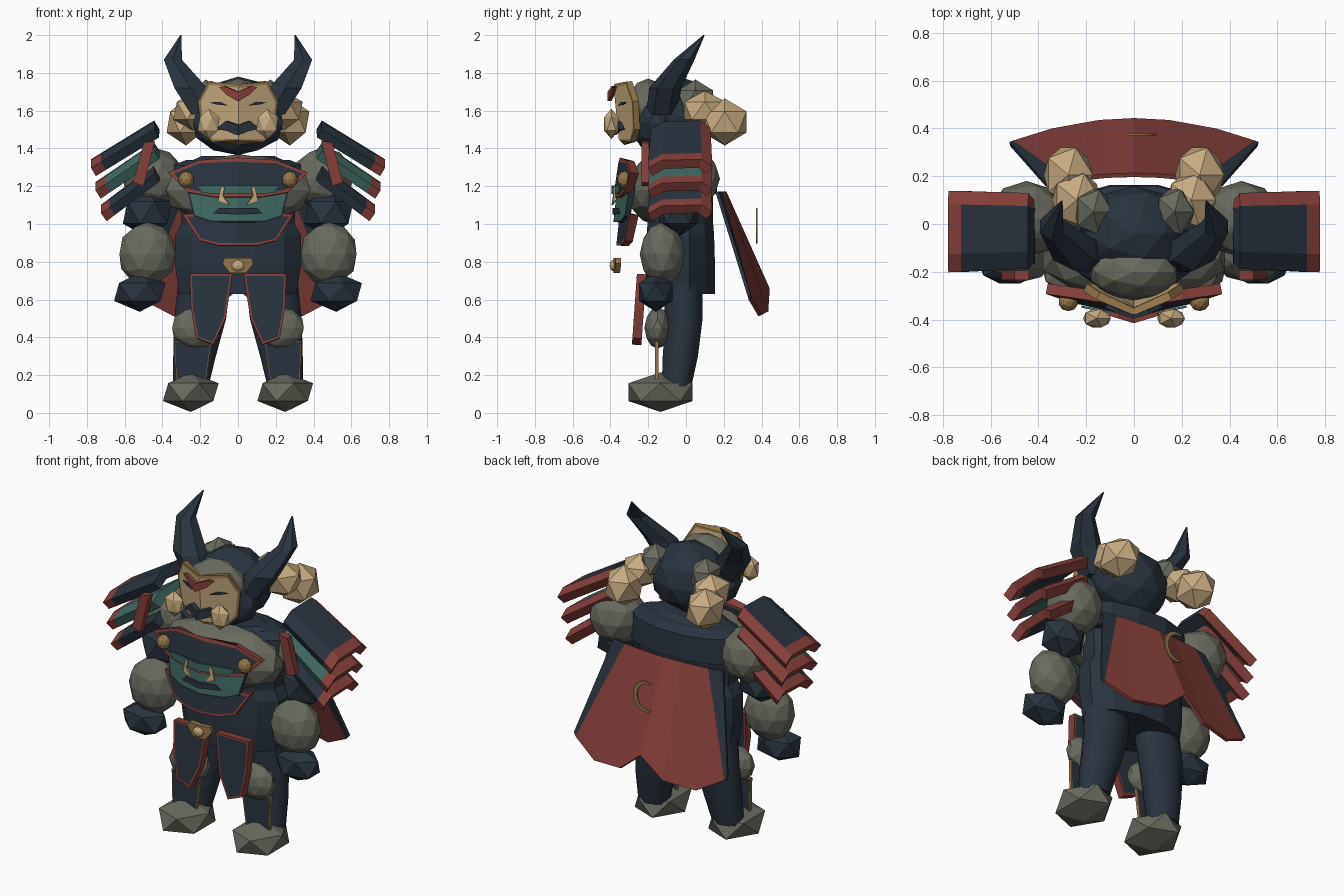
import bpy, bmesh, math
from mathutils import Vector

cube = bpy.data.objects.get("Cube")
if cube:
    bpy.data.objects.remove(cube)


def material(name, rgb):
    m = bpy.data.materials.new(name)
    m.use_nodes = True
    m.diffuse_color = (*rgb, 1)
    node = next(n for n in m.node_tree.nodes if n.type == 'BSDF_PRINCIPLED')
    node.inputs["Base Color"].default_value = (*rgb, 1)
    node.inputs["Roughness"].default_value = 0.8
    return m


NAVY = material("navy", (.022, .034, .05))
RED = material("red", (.24, .05, .042))
TEAL = material("teal", (.05, .14, .12))
GRAY = material("stone_gray", (.14, .145, .112))
CREAM = material("cream", (.58, .41, .22))
GOLD = material("gold", (.30, .18, .065))


def finish(name, bm, mats, solid=0, smooth=False):
    bmesh.ops.recalc_face_normals(bm, faces=bm.faces)
    me = bpy.data.meshes.new(name)
    bm.to_mesh(me)
    bm.free()
    for m in mats:
        me.materials.append(m)
    ob = bpy.data.objects.new(name, me)
    bpy.context.collection.objects.link(ob)
    if solid:
        mod = ob.modifiers.new("thickness", 'SOLIDIFY')
        mod.thickness, mod.offset = solid, 0
    if smooth:
        bpy.context.view_layer.objects.active = ob
        ob.select_set(True)
        bpy.ops.object.shade_smooth_by_angle(angle=math.radians(35))
        ob.select_set(False)
    return ob


def ball(name, loc, radii, mat, detail=2):
    bm = bmesh.new()
    bmesh.ops.create_icosphere(bm, subdivisions=detail, radius=1)
    for v in bm.verts:
        v.co = Vector(loc) + Vector([a * r for a, r in zip(v.co, radii)])
    return finish(name, bm, [mat])


def loft(name, rings, mat, sides=12, smooth=False):
    """Skin stacked horizontal ellipses given as x, y, z, rx, ry."""
    bm = bmesh.new()
    loops = []
    for x, y, z, rx, ry in rings:
        angles = [math.tau * (i + .5) / sides for i in range(sides)]
        loops.append([bm.verts.new((x + rx * math.cos(a), y + ry * math.sin(a), z)) for a in angles])
    for a, b in zip(loops, loops[1:]):
        for i in range(sides):
            j = (i + 1) % sides
            bm.faces.new((a[i], a[j], b[j], b[i]))
    bm.faces.new(loops[0])
    bm.faces.new(loops[-1])
    return finish(name, bm, [mat], smooth=smooth)


def plate(name, outline, y, mats, border=0, bend=0, lean=0, solid=.03):
    """Flat outline in x and z, with optional rim, folded back from the middle."""
    bm = bmesh.new()
    face = bm.faces.new([bm.verts.new((x, 0, z)) for x, z in outline])
    bm.normal_update()
    if border:
        bmesh.ops.inset_individual(bm, faces=[face], thickness=border, use_even_offset=True)
        for f in bm.faces:
            f.material_index = int(f != face)
    if bend:
        bmesh.ops.bisect_plane(bm, geom=bm.verts[:] + bm.edges[:] + bm.faces[:],
                               plane_co=(0, 0, 0), plane_no=(1, 0, 0))
    top = max(z for x, z in outline)
    for v in bm.verts:
        v.co.y = y + bend * abs(v.co.x) + lean * (top - v.co.z)
    return finish(name, bm, mats, solid)


def both(half):
    return half + [(-x, z) for x, z in reversed(half) if x > 0]


# Torso, back collar and stone chest
loft("torso", [(0, -.03, .63, .32, .19), (0, -.03, .78, .345, .19), (0, -.03, .94, .345, .185),
               (0, -.03, 1.0, .31, .18), (0, -.03, 1.16, .32, .18), (0, -.03, 1.3, .33, .17),
               (0, -.05, 1.36, .2, .1)], NAVY)
loft("back_collar", [(0, -.01, 1.16, .38, .18), (0, -.01, 1.31, .36, .175), (0, -.02, 1.34, .28, .13)], NAVY)
ball("stone_chest", (0, -.14, 1.18), (.4, .18, .19), GRAY)

# Layered chest armour
plate("chest_plate_low", both([(0, 1.05), (.29, 1.05), (.2, .91), (.1, .885)]),
      -.33, [NAVY, RED], .013, .2, -.1, .045)
plate("chest_plate_middle", both([(0, 1.2), (.27, 1.2), (.23, 1.04), (.14, 1.01)]),
      -.35, [TEAL, NAVY], .008, .25, -.1)
plate("chest_plate_top", both([(0, 1.335), (.2, 1.335), (.365, 1.27), (.26, 1.165), (.12, 1.14)]),
      -.335, [NAVY, RED], .016, .2, -.14, .045)
plate("chest_teal_band", both([(0, 1.205), (.22, 1.205), (.19, 1.165), (.1, 1.158)]),
      -.39, [TEAL], bend=.2, solid=.009)
plate("chest_slot", both([(0, 1.085), (.1, 1.085), (.13, 1.055), (0, 1.05)]),
      -.385, [NAVY], bend=.25, solid=.009)

# Belt buckle
plate("buckle", both([(0, .82), (.07, .82), (.08, .79), (.04, .74)]), -.37, [GOLD], bend=.15)
ball("buckle_stud", (0, -.385, .78), (.035, .02, .03), CREAM)

# Head, stone brow and face mask
ball("helmet", (0, -.04, 1.575), (.235, .2, .205), NAVY)
ball("chin_guard", (0, -.16, 1.535), (.25, .13, .17), NAVY)
ball("stone_brow", (0, -.2, 1.61), (.19, .12, .16), GRAY)
plate("face_mask", both([(0, 1.73), (.15, 1.755), (.205, 1.65), (.185, 1.5), (.13, 1.435), (0, 1.43)]),
      -.37, [CREAM, GOLD], .014, .46, .1, .035)
plate("forehead_emblem", both([(0, 1.7), (.07, 1.73), (.1, 1.725), (.06, 1.685), (0, 1.65)]),
      -.405, [RED], bend=.3, solid=.02)
plate("moustache", both([(0, 1.525), (.06, 1.545), (.115, 1.5), (.06, 1.495), (0, 1.47)]),
      -.385, [NAVY], bend=.42, solid=.03)

for side, s in (("left", 1), ("right", -1)):
    def flip(pts):
        return [(s * x, z) for x, z in pts]

    # Face details
    plate("eye_" + side, flip([(.06, 1.628), (.1, 1.647), (.15, 1.643), (.11, 1.632)]),
          -.385, [NAVY], bend=.46, solid=.009)
    ball("whisker_" + side, (s * .155, -.395, 1.53), (.065, .045, .08), CREAM, 1)

    # Horns and hair
    loft("horn_" + side, [(s * .17, -.13, 1.58, .09, .08), (s * .25, -.11, 1.72, .1, .085),
                          (s * .345, -.01, 1.87, .055, .055), (s * .302, .095, 2.0, .004, .004)], NAVY, 6)
    ball("hair_root_" + side, (s * .17, .05, 1.66), (.09, .11, .105), GRAY, 1)
    ball("hair_upper_" + side, (s * .24, .1, 1.6), (.115, .13, .105), CREAM, 1)
    ball("hair_lower_" + side, (s * .275, .205, 1.54), (.115, .135, .125), CREAM, 1)

    # Chest ties and studs
    ball("chest_stud_" + side, (s * .275, -.325, 1.235), (.042, .04, .045), GOLD)
    plate("chest_tie_" + side, flip([(.07, 1.195), (.09, 1.195), (.105, 1.12), (.045, 1.1), (.08, 1.15)]),
          -.4, [CREAM], bend=.22, solid=.009)

    # Arms
    ball("shoulder_" + side, (s * .45, .02, 1.24), (.165, .16, .165), GRAY)
    ball("elbow_" + side, (s * .48, -.04, 1.06), (.145, .12, .13), NAVY, 1)
    ball("forearm_" + side, (s * .48, -.125, .84), (.155, .12, .17), GRAY)
    ball("fist_" + side, (s * .52, -.16, .64), (.152, .105, .105), NAVY, 1)

    # Arched shoulder guards with red tips and red back folds
    arch = [(-.19, .045), (-.12, .005), (.075, 0), (.125, .035)]
    layers = [(NAVY, .43, 1.525, .765, 1.32), (TEAL, .43, 1.41, .74, 1.2), (NAVY, .43, 1.29, .71, 1.08)]
    for n, (mat, x0, z0, x1, z1) in enumerate(layers):
        bm = bmesh.new()
        rows = []
        for t in (0, .84, 1):
            rows.append([bm.verts.new((s * (x0 + (x1 - x0) * t), y * (.92 + .08 * t), z0 + (z1 - z0) * t - d))
                         for y, d in arch])
        for r in range(2):
            for c in range(3):
                f = bm.faces.new((rows[r][c], rows[r][c + 1], rows[r + 1][c + 1], rows[r + 1][c]))
                f.material_index = int(r == 1 or c == 2)
        finish(f"shoulder_guard_{n + 1}_{side}", bm, [mat, RED], .055)
    plate("shoulder_front_strip_" + side, flip([(.44, 1.44), (.5, 1.43), (.555, 1.22), (.5, 1.2)]),
          -.215, [RED], solid=.04)

    # Skirt plates, legs and feet
    plate("skirt_plate_" + side, flip([(.03, .735), (.255, .735), (.25, .56), (.22, .395), (.13, .36), (.065, .5)]),
          -.235, [NAVY, RED], .011, lean=-.07, solid=.05)
    loft("leg_" + side, [(s * .18, -.02, .68, .14, .11), (s * .2, -.01, .5, .14, .1),
                         (s * .23, -.03, .3, .115, .095), (s * .25, -.05, .14, .095, .08)],
         NAVY, 16, True)
    ball("knee_" + side, (s * .22, -.15, .45), (.135, .07, .11), GRAY)
    plate("shin_guard_" + side, flip([(.14, .38), (.335, .38), (.33, .16), (.17, .16)]),
          -.155, [NAVY, GOLD], .005, solid=.02)
    ball("foot_" + side, (s * .25, -.135, .11), (.165, .2, .105), GRAY, 1)

# Cape with notched hem and dark side edges
bm = bmesh.new()
stations = [(0, 0, .655), (.3, .28, .535), (.6, .66, .515), (.76, .97, .6), (1, 1, .62)]
stations = [(-a, -b, z) for a, b, z in reversed(stations[1:])] + stations
cols = [(bm.verts.new((.37 * a, .205 - .04 * a * a, 1.17)),
         bm.verts.new((.52 * b, .435 - .1 * b * b, z))) for a, b, z in stations]
for i, (a, b) in enumerate(zip(cols, cols[1:])):
    f = bm.faces.new((a[0], b[0], b[1], a[1]))
    f.material_index = int(i in (0, len(cols) - 2))
finish("cape", bm, [RED, NAVY], .018)

# Crescent emblem on the back
arc = [math.radians(a) for a in range(-120, 121, 20)]
outer = [(.01 + .085 * math.cos(a), .99 + .095 * math.sin(a)) for a in arc]
inner = [(-.003 + .07 * math.cos(a), .99 + .08 * math.sin(a)) for a in reversed(arc[1:-1])]
plate("crescent", outer + inner, .375, [GOLD], solid=.009)
